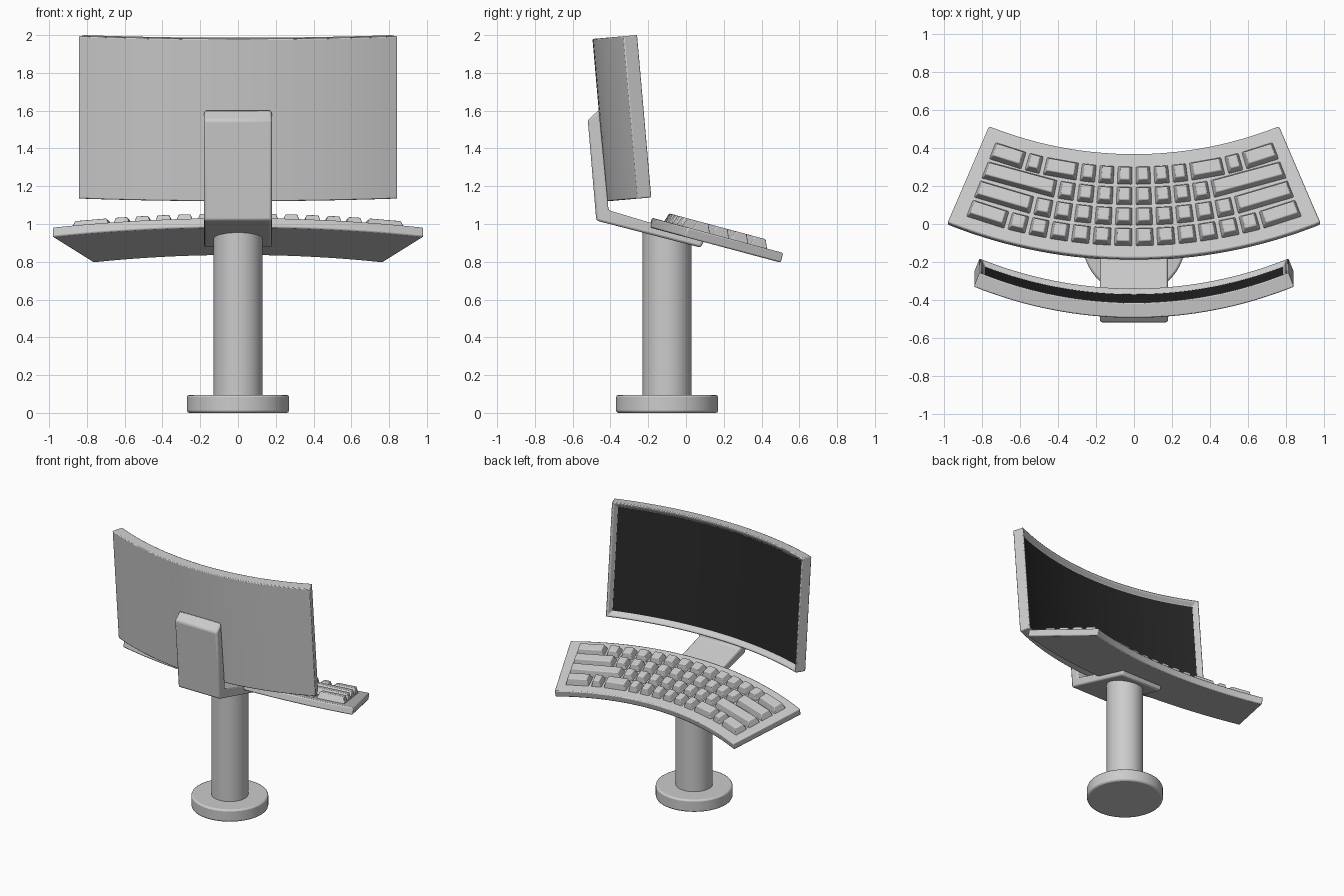
import bpy, bmesh
from math import sin, cos, radians, degrees

if "Cube" in bpy.data.objects:
    bpy.data.objects.remove(bpy.data.objects["Cube"])


def finish(name, bm, bevel=0.0, loc=(0, 0, 0), tilt=0.0):
    """Turn a bmesh into a placed, bevelled, smooth-by-angle object."""
    bmesh.ops.recalc_face_normals(bm, faces=bm.faces)
    me = bpy.data.meshes.new(name)
    bm.to_mesh(me)
    bm.free()
    ob = bpy.data.objects.new(name, me)
    bpy.context.collection.objects.link(ob)
    ob.location = loc
    ob.rotation_euler.x = radians(tilt)
    bpy.ops.object.select_all(action='DESELECT')
    ob.select_set(True)
    bpy.context.view_layer.objects.active = ob
    if bevel:
        m = ob.modifiers.new("bevel", 'BEVEL')
        m.width, m.segments, m.limit_method = bevel, 2, 'ANGLE'
        m.angle_limit = radians(28)
    bpy.ops.object.shade_smooth_by_angle(angle=radians(30))
    return ob


def arc_block(bm, R, r_out, r_in, a0, a1, z0, z1, n, inset=0.0):
    """Block bent round (0, R); the top can be inset. Returns inner faces."""
    rings = []
    for i in range(n + 1):
        t = i / n
        ring = []
        for r, z, s in ((r_out, z0, 0), (r_in, z0, 0), (r_in, z1, 1), (r_out, z1, -1)):
            da = degrees(inset / r) if s else 0
            a = radians((a0 + da) * (1 - t) + (a1 - da) * t)
            rr = r + s * inset
            ring.append(bm.verts.new((rr * sin(a), R - rr * cos(a), z)))
        rings.append(ring)
    inner = []
    for p, q in zip(rings, rings[1:]):
        for k in range(4):
            f = bm.faces.new((p[k], p[(k + 1) % 4], q[(k + 1) % 4], q[k]))
            if k == 1:
                inner.append(f)
    bm.faces.new(rings[0])
    bm.faces.new(rings[-1])
    return inner


def cylinder(name, r, z0, z1, bevel):
    bm = bmesh.new()
    bmesh.ops.create_cone(bm, cap_ends=True, segments=64, radius1=r, radius2=r, depth=z1 - z0)
    return finish(name, bm, bevel, (0, -0.10, (z0 + z1) / 2))


# Foot and column
cylinder("base_disc", 0.27, 0, 0.095, 0.012)
cylinder("column", 0.13, 0.08, 0.955, 0)

# Bent bracket joining column, keyboard and monitor
profile = [(-0.52, 1.55), (-0.46, 1.605), (-0.41, 1.073), (0.10, 0.92), (0.078, 0.875), (-0.475, 1.018)]
bm = bmesh.new()
face = bm.faces.new([bm.verts.new((-0.18, y, z)) for y, z in profile])
ext = bmesh.ops.extrude_face_region(bm, geom=[face])["geom"]
bmesh.ops.translate(bm, vec=(0.36, 0, 0), verts=[v for v in ext if isinstance(v, bmesh.types.BMVert)])
finish("bracket", bm, 0.012)

# Curved monitor shell with a recessed, sloped bezel
SR, SH, SA = 2.246, 0.863, 22.1
place = dict(loc=(0, -0.42, 1.12), tilt=5)
bm = bmesh.new()
front = arc_block(bm, SR, SR, SR - 0.08, -SA, SA, 0, SH, 32)
bmesh.ops.recalc_face_normals(bm, faces=bm.faces)
bmesh.ops.inset_region(bm, faces=front, thickness=0.014, use_even_offset=True)
bmesh.ops.inset_region(bm, faces=front, thickness=0.028, depth=-0.03, use_even_offset=True)
finish("monitor_shell", bm, 0.006, **place)

# Dark screen panel
bm = bmesh.new()
edge = degrees(0.042 / SR)
arc_block(bm, SR, SR - 0.03, SR - 0.053, -SA + edge, SA - edge, 0.042, SH - 0.042, 32)
screen = finish("screen", bm, 0, **place)
dark = bpy.data.materials.new("dark_screen")
dark.diffuse_color = (0.02, 0.02, 0.02, 1)
dark.use_nodes = True
dark.node_tree.nodes["Principled BSDF"].inputs["Base Color"].default_value = dark.diffuse_color
screen.data.materials.append(dark)

# Curved keyboard plate
KR = 2.57
place = dict(loc=(0, -0.18, 1.033), tilt=-15)
bm = bmesh.new()
arc_block(bm, KR, KR, 2.0, -22.5, 22.5, -0.053, 0, 32)
finish("keyboard_plate", bm, 0.008, **place)

# Tapered keys: widths in units, sixteen units per row
rows = [
    [2] + [1] * 12 + [2],
    [3] + [1] * 10 + [3],
    [4] + [1] * 8 + [4],
    [2, 1, 2] + [1] * 6 + [2, 1, 2],
]
UNIT = 41.8 / 16
bm = bmesh.new()
for i, row in enumerate(rows):
    r = 2.51 - 0.112 * i
    gap = degrees(0.007 / r)
    a = -20.9
    for w in row:
        b = a + w * UNIT
        # inset moves the inner edge outward and the outer edge inward
        arc_block(bm, KR, r - 0.004, r - 0.106, a + gap, b - gap, -0.01, 0.046, 1, 0.018)
        a = b
finish("keys", bm, 0.005, **place)
